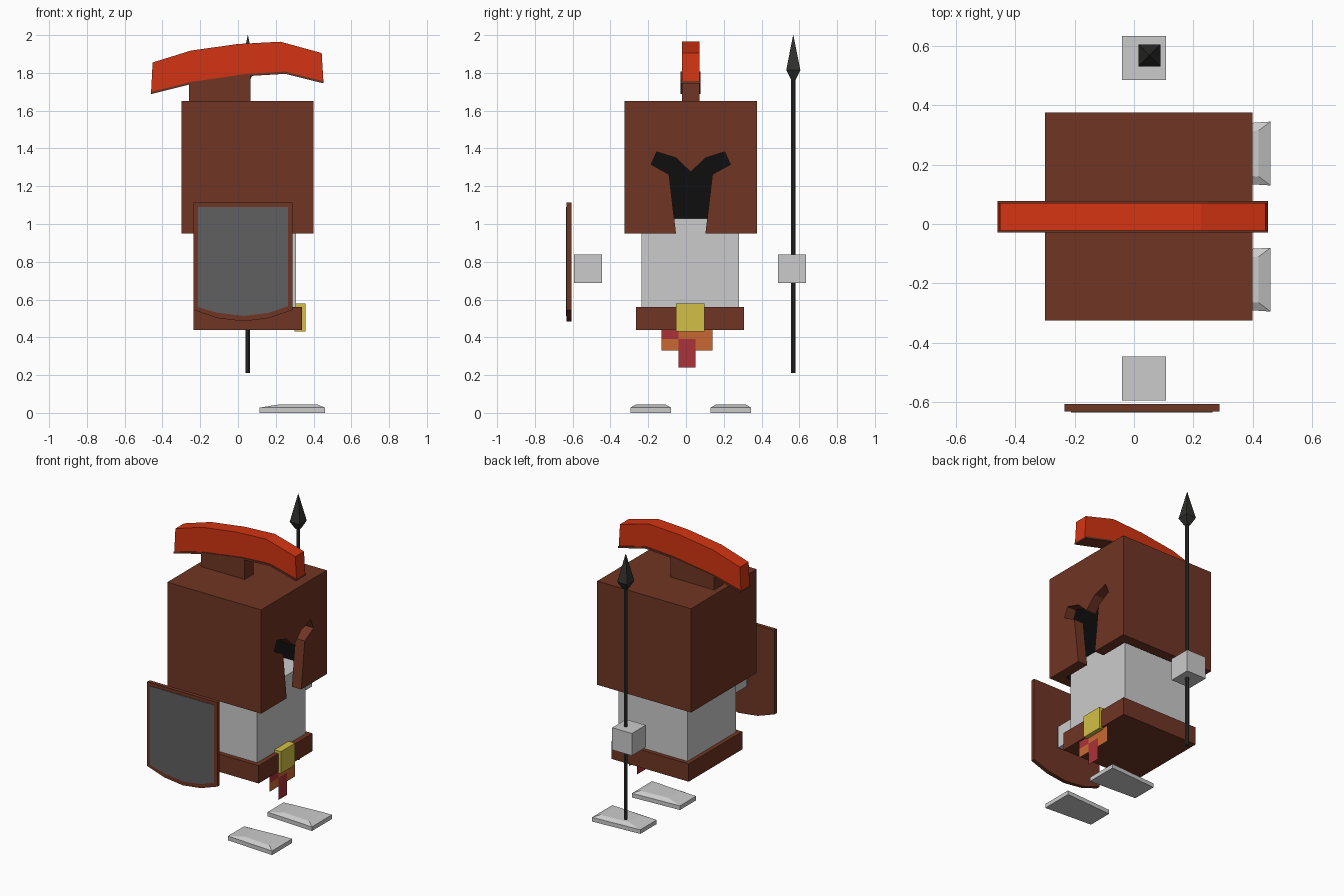
import bpy, bmesh, math
from mathutils import Vector

if "Cube" in bpy.data.objects:
    bpy.data.objects.remove(bpy.data.objects["Cube"])

CX, CY = 0.05, 0.025          # body axis


def mat(name, r, g, b):
    m = bpy.data.materials.new(name)
    lin = [(c / 255 / 12.92 if c < 11 else ((c / 255 + 0.055) / 1.055) ** 2.4) for c in (r, g, b)]
    m.diffuse_color = (*lin, 1)
    m.use_nodes = True
    m.node_tree.nodes["Principled BSDF"].inputs["Base Color"].default_value = m.diffuse_color
    return m


BROWN = mat("brown", 112, 53, 36)
BLACK = mat("black", 14, 14, 14)
RED = mat("crest_red", 212, 52, 18)
DARK = mat("dark_metal", 48, 48, 46)
SLATE = mat("slate", 96, 96, 96)
YELLOW = mat("yellow", 212, 192, 70)
ORANGE = mat("orange", 200, 105, 50)
CRIMSON = mat("crimson", 172, 50, 56)


def finish(name, bm, material=None):
    bmesh.ops.recalc_face_normals(bm, faces=bm.faces)
    me = bpy.data.meshes.new(name)
    bm.to_mesh(me)
    bm.free()
    ob = bpy.data.objects.new(name, me)
    bpy.context.collection.objects.link(ob)
    if material:
        me.materials.append(material)
    return ob


def box(name, x0, x1, y0, y1, z0, z1, material=None):
    bm = bmesh.new()
    bmesh.ops.create_cube(bm, size=1)
    for v in bm.verts:
        v.co = ((x0 + x1) / 2 + v.co.x * (x1 - x0),
                (y0 + y1) / 2 + v.co.y * (y1 - y0),
                (z0 + z1) / 2 + v.co.z * (z1 - z0))
    return finish(name, bm, material)


def prism(name, pts, axis, a, b, material=None):
    """Extrude a profile along x (pts are y,z) or along y (pts are x,z)."""
    bm = bmesh.new()
    at = (lambda p: (a, p[0], p[1])) if axis == 'x' else (lambda p: (p[0], a, p[1]))
    f = bm.faces.new([bm.verts.new(at(p)) for p in pts])
    if a != b:
        g = bmesh.ops.extrude_face_region(bm, geom=[f])
        d = Vector((b - a, 0, 0)) if axis == 'x' else Vector((0, b - a, 0))
        bmesh.ops.translate(bm, vec=d, verts=[v for v in g['geom'] if isinstance(v, bmesh.types.BMVert)])
    return finish(name, bm, material)


# helmet: hollow box, open below, with a Y-shaped face opening on +x
helmet = box("helmet", -0.30, 0.40, -0.325, 0.375, 0.95, 1.65, BROWN)
cavity = box("cavity_cutter", -0.23, 0.33, -0.255, 0.305, 0.80, 1.58)
half = [(0.078, 0.90), (0.078, 0.95), (0.115, 1.263), (0.21, 1.315), (0.18, 1.382), (0.078, 1.35)]
opening = prism("opening_cutter",
                [(CY + y, z) for y, z in half] + [(CY, 1.275)] + [(CY - y, z) for y, z in reversed(half)],
                'x', 0.2, 0.6)
bpy.context.view_layer.objects.active = helmet
for cutter in (cavity, opening):
    mod = helmet.modifiers.new("cut", 'BOOLEAN')
    mod.operation, mod.solver, mod.object = 'DIFFERENCE', 'EXACT', cutter
    bpy.ops.object.modifier_apply(modifier=mod.name)
    bpy.data.objects.remove(cutter)

# black inside faces of the helmet
helmet.data.materials.clear()
helmet.data.materials.append(BROWN)
helmet.data.materials.append(BLACK)
for p in helmet.data.polygons:
    c = p.center
    inside = -0.24 < c.x < 0.335 and -0.26 < c.y < 0.31 and 0.955 < c.z < 1.59
    p.material_index = 1 if inside else 0

# crest on its stem
top = [(-0.452, 1.855), (-0.25, 1.918), (0.0, 1.953), (0.225, 1.965), (0.443, 1.905)]
low = [(-0.46, 1.70), (-0.25, 1.752), (0.05, 1.795), (0.25, 1.807), (0.452, 1.757)]
prism("crest", top + low[::-1], 'y', -0.022, 0.071, RED)
prism("crest_base", low + [(x, z - 0.012) for x, z in reversed(low)], 'y', -0.028, 0.077, BROWN)
prism("crest_stem", [(-0.26, 1.65), (0.065, 1.65), (0.065, 1.785), (-0.26, 1.742)],
      'y', -0.022, 0.071, BROWN)

# torso, belt, buckle
box("torso", -0.208, 0.308, -0.235, 0.28, 0.56, 1.03)
box("belt", -0.235, 0.34, -0.265, 0.307, 0.44, 0.56, BROWN)
box("buckle", 0.30, 0.357, -0.053, 0.098, 0.43, 0.578, YELLOW)

# flat cloth strips hanging under the buckle
for name, y0, y1, z0, z1, x, m in (
        ("cloth_wide", -0.13, 0.14, 0.33, 0.44, 0.328, ORANGE),
        ("cloth_side", -0.13, -0.04, 0.39, 0.44, 0.330, CRIMSON),
        ("cloth_centre", -0.04, 0.05, 0.24, 0.39, 0.330, CRIMSON)):
    prism(name, [(y0, z0), (y1, z0), (y1, z1), (y0, z1)], 'x', x, x, m)

# floating hands and feet, one per side
for side, label in ((-1, "right"), (1, "left")):
    y = 0.56 if side > 0 else -0.52
    box(label + "_hand", -0.04, 0.107, y - 0.074, y + 0.074, 0.688, 0.838)
    bm = bmesh.new()
    rings = []
    for z, outline in (
            (0.0, [(0.46, 0.105), (0.46, 0.32), (0.115, 0.297), (0.115, 0.125)]),
            (0.028, [(0.46, 0.105), (0.46, 0.32), (0.115, 0.297), (0.115, 0.125)]),
            (0.045, [(0.42, 0.135), (0.42, 0.29), (0.22, 0.275), (0.22, 0.15)])):
        rings.append([bm.verts.new((px, CY + side * py, z)) for px, py in outline])
    bm.faces.new(rings[0])
    bm.faces.new(rings[2])
    for r, s in zip(rings, rings[1:]):
        for i in range(4):
            j = (i + 1) % 4
            bm.faces.new((r[i], r[j], s[j], s[i]))
    finish(label + "_foot", bm)

# shield with raised grey panel
prism("shield", [(-0.235, 1.113), (0.288, 1.113), (0.288, 0.545), (0.165, 0.502),
                 (0.03, 0.485), (-0.11, 0.502), (-0.235, 0.545)], 'y', -0.632, -0.606, BROWN)
prism("shield_panel", [(-0.212, 1.09), (0.265, 1.09), (0.265, 0.565), (0.165, 0.53),
                       (0.035, 0.513), (-0.11, 0.53), (-0.212, 0.56)], 'y', -0.635, -0.63, SLATE)


def tapered(name, sides, sections, turn):
    """Loft regular polygons (radius, z) around the spear axis."""
    bm = bmesh.new()
    rings = [[bm.verts.new((0.052 + r * math.cos(turn + 2 * math.pi * i / sides),
                            0.568 + r * math.sin(turn + 2 * math.pi * i / sides), z))
              for i in range(sides)] for r, z in sections]
    for r, s in zip(rings, rings[1:]):
        for i in range(sides):
            j = (i + 1) % sides
            bm.faces.new((r[i], r[j], s[j], s[i]))
    bm.faces.new(rings[0])
    bm.faces.new(rings[-1])
    bmesh.ops.remove_doubles(bm, verts=bm.verts, dist=0.0005)
    return finish(name, bm, DARK)


# spear
tapered("spear_shaft", 8, [(0.0125, 0.21), (0.0125, 1.80)], math.pi / 8)
tapered("spear_head", 4, [(0.018, 1.765), (0.053, 1.815), (0.001, 2.0)], math.pi / 4)
